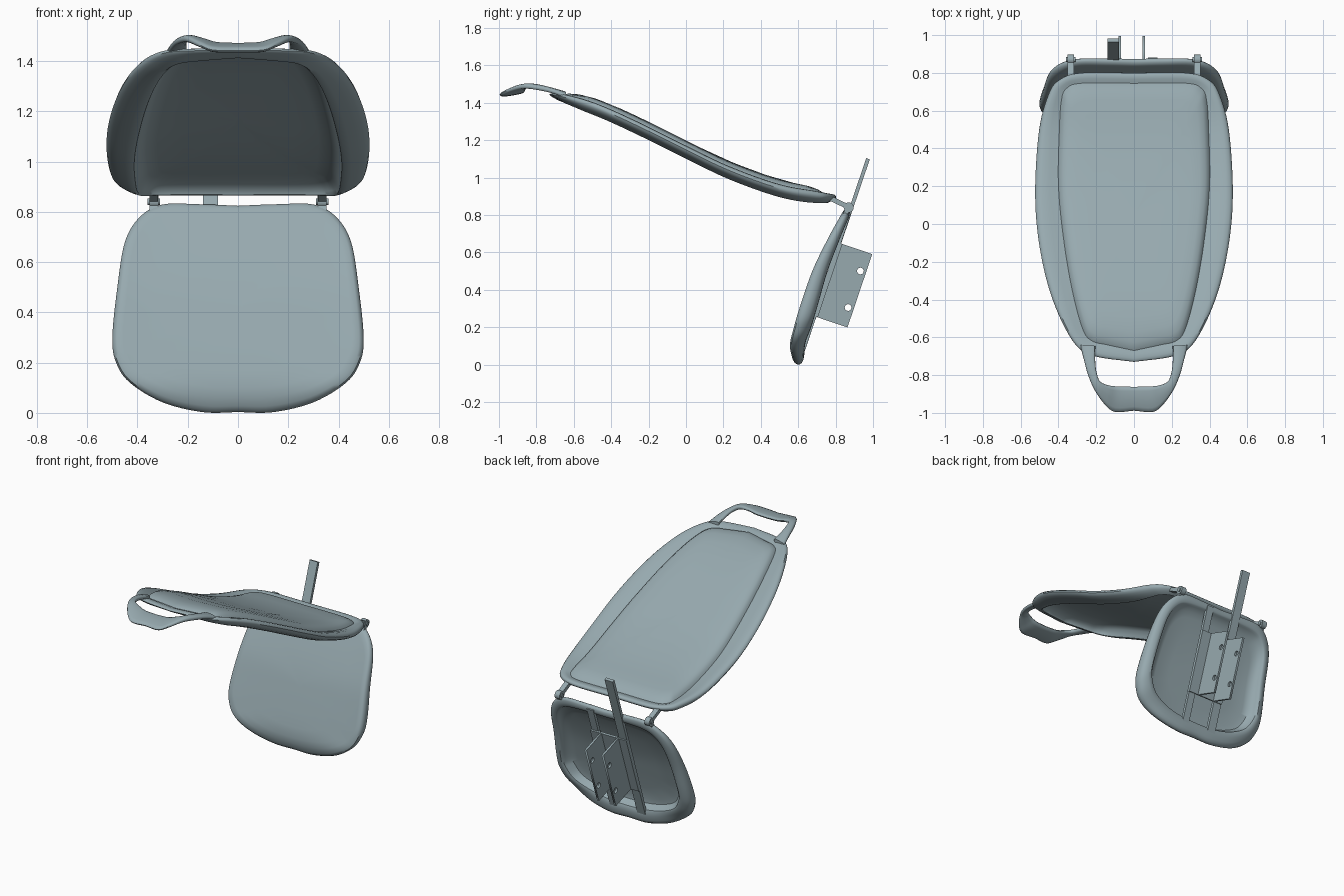
import bpy, bmesh, math
from mathutils import Vector, Matrix

if "Cube" in bpy.data.objects:
    bpy.data.objects.remove(bpy.data.objects["Cube"], do_unlink=True)

COLOUR = (0.31, 0.40, 0.43, 1)
grey = bpy.data.materials.new("blue_grey")
grey.use_nodes = True
grey.diffuse_color = COLOUR
grey.node_tree.nodes["Principled BSDF"].inputs["Base Color"].default_value = COLOUR


def finish(bm, name, angle=35):
    bmesh.ops.recalc_face_normals(bm, faces=bm.faces)
    me = bpy.data.meshes.new(name)
    bm.to_mesh(me)
    bm.free()
    ob = bpy.data.objects.new(name, me)
    bpy.context.collection.objects.link(ob)
    me.materials.append(grey)
    bpy.ops.object.select_all(action='DESELECT')
    ob.select_set(True)
    bpy.context.view_layer.objects.active = ob
    bpy.ops.object.shade_smooth_by_angle(angle=math.radians(angle))


def spline(pts, n=6):
    """Catmull-Rom through the points, n samples per span."""
    p = [Vector(q) for q in pts]
    p = [p[0] * 2 - p[1]] + p + [p[-1] * 2 - p[-2]]
    out = []
    for a, b, c, d in zip(p, p[1:], p[2:], p[3:]):
        for i in range(n):
            t = i / n
            out.append(0.5 * (2 * b + (c - a) * t + (2 * a - 5 * b + 4 * c - d) * t * t
                              + (3 * b - a - 3 * c + d) * t ** 3))
    return out + [p[-2]]


def lookup(table):
    """Smooth function from a few (position, value) pairs."""
    s = spline(table, 12)

    def f(v):
        if v <= s[0][0]:
            return s[0][1]
        for a, b in zip(s, s[1:]):
            if v <= b[0]:
                return a[1] + (b[1] - a[1]) * (v - a[0]) / (b[0] - a[0])
        return s[-1][1]
    return f


def loft(bm, rings):
    rows = [[bm.verts.new(q) for q in r] for r in rings]
    n = len(rows[0])
    for a, b in zip(rows, rows[1:]):
        for i in range(n):
            j = (i + 1) % n
            bm.faces.new((a[i], a[j], b[j], b[i]))
    bm.faces.new(rows[0])
    bm.faces.new(rows[-1])


def panel(name, outer, inner, centre, profile, place):
    """Dished shell: profile runs from underside centre, round the rim, to top centre.
    t: 0 = outer outline, 1 = inner outline, 2 = centre."""
    def loop(half):
        s = spline(half)
        return s + [Vector((-q.x, q.y)) for q in reversed(s[1:-1])]
    o, i, c = loop(outer), loop(inner), Vector(centre)
    rings = []
    for t, h in profile:
        flat = [a.lerp(b, t) if t <= 1 else b.lerp(c, t - 1) for a, b in zip(o, i)]
        rings.append([place(q.x, q.y, h) for q in flat])
    bm = bmesh.new()
    loft(bm, rings)
    finish(bm, name, 40)


def bar(name, a, b, width, thick):
    """Flat bar between two points lying in a plane of constant x."""
    a, b = Vector(a), Vector(b)
    d = (b - a).normalized()
    n = Vector((1, 0, 0)).cross(d)
    x = Vector((width / 2, 0, 0))
    bm = bmesh.new()
    loft(bm, [[p + x * sx + n * sn * thick / 2
               for sx, sn in ((-1, -1), (1, -1), (1, 1), (-1, 1))] for p in (a, b)])
    finish(bm, name)


def pin(name, loc, r, length):
    bm = bmesh.new()
    bmesh.ops.create_cone(bm, cap_ends=True, segments=20, radius1=r, radius2=r, depth=length,
                          matrix=Matrix.Translation(loc) @ Matrix.Rotation(math.pi / 2, 4, 'Y'))
    finish(bm, name)


# Long upper panel: thin domed shell, its rim sloping inward and down to a lip around the recess
zb = lookup([(-.74, 1.442), (-.65, 1.423), (-.46, 1.357), (-.25, 1.262), (0, 1.138),
             (.235, 1.026), (.5, .932), (.7, .897), (.81, .89)])
roll = lookup([(-.74, .3), (-.6, .8), (-.4, 1), (.5, 1), (.7, .9), (.81, .5)])
panel("upper_panel",
      [(0, .80), (.28, .80), (.40, .76), (.455, .68), (.502, .5), (.523, .2), (.51, -.05),
       (.462, -.3), (.39, -.5), (.30, -.65), (.2, -.702), (0, -.73)],
      [(0, .745), (.28, .745), (.36, .715), (.385, .65), (.395, .5), (.40, .2), (.37, -.1),
       (.325, -.36), (.27, -.56), (.22, -.62), (.14, -.64), (0, -.67)],
      (0, .05),
      [(1.95, .045), (1.7, .045), (1.45, .044), (1.2, .042), (1.09, .036), (1.03, .016), (.97, -.014),
       (.9, -.032), (.8, -.037), (.6, -.032), (.35, -.023), (.15, -.012), (.04, -.001), (0, .01),
       (.03, .02), (.12, .029), (.3, .032), (.6, .028), (.85, .02), (1, .017), (1.02, .031),
       (1.06, .045), (1.13, .053), (1.25, .057), (1.45, .059), (1.7, .059), (1.95, .059)],
      lambda x, y, h: (x, y, zb(y) + h * roll(y)))

# Lower panel: same construction, standing, hollow at the back
yb = lookup([(0, .602), (.1, .587), (.2, .613), (.35, .658), (.51, .711), (.68, .787),
             (.78, .837), (.84, .867)])
depth = lookup([(0, .75), (.1, .97), (.25, 1.15), (.5, 1), (.7, .75), (.84, .5)])
panel("lower_panel",
      [(0, .824), (.15, .83), (.3, .829), (.39, .78), (.45, .68), (.48, .5), (.50, .3),
       (.485, .2), (.43, .12), (.3, .042), (.14, .003), (0, .003)],
      [(0, .775), (.15, .775), (.28, .765), (.345, .73), (.39, .65), (.41, .5), (.425, .32),
       (.41, .25), (.36, .18), (.25, .13), (.12, .105), (0, .10)],
      (0, .42),
      [(1.95, .012), (1.7, .012), (1.4, .012), (1.15, .01), (1.06, .002), (1, -.028), (.93, -.044),
       (.8, -.05), (.55, -.048), (.25, -.038), (.08, -.024), (0, -.006), (0, .008), (.08, .024),
       (.25, .032), (.6, .031), (1, .029), (1.2, .027), (1.45, .025), (1.7, .025), (1.95, .025)],
      lambda x, z, h: (x, yb(z) - h * depth(z), z))

# Carrying handle: outer edge and inner edge stations, mirrored across the middle
out_edge = spline([(.285, -.64, 1.435), (.265, -.72, 1.463), (.243, -.80, 1.48), (.208, -.88, 1.487),
                   (.155, -.955, 1.465), (.10, -.995, 1.444), (0, -.988, 1.442)], 4)
in_edge = spline([(.205, -.645, 1.45), (.205, -.73, 1.473), (.197, -.79, 1.487), (.178, -.835, 1.491),
                  (.13, -.855, 1.48), (.08, -.86, 1.467), (0, -.862, 1.463)], 4)
stations = list(zip(out_edge, in_edge))
flip = Vector((-1, 1, 1))
stations += [(a * flip, b * flip) for a, b in reversed(stations[:-1])]
rings = []
for a, b in stations:
    mid, half = (a + b) / 2, (a - b) / 2
    ring = []
    for k in range(12):
        c, s = math.cos(k * math.tau / 12), math.sin(k * math.tau / 12)
        ring.append(mid + half * math.copysign(abs(c) ** .6, c)
                    + Vector((0, 0, .014 * math.copysign(abs(s) ** .8, s))))
    rings.append(ring)
bm = bmesh.new()
loft(bm, rings)
finish(bm, "handle", 50)

# Hinges
for side, s in (("left", 1), ("right", -1)):
    x = .335 * s
    bar(f"{side}_hinge_arm", (x, .765, .892), (x, .87, .842), .034, .026)
    bar(f"{side}_hinge_leg", (x, .868, .84), (x, .838, .775), .034, .025)
    pin(f"{side}_hinge_knuckle", (x, .87, .84), .027, .036)
    pin(f"{side}_hinge_bolt", (x, .87, .84), .013, .05)

# Flat rods behind the lower panel
bar("long_rod", (-.11, .612, .035), (-.11, .973, 1.10), .06, .02)
bar("short_rod", (.10, .612, .035), (.10, .872, .81), .05, .02)

# Mounting bracket: base plate and two drilled flanges
along, away = Vector((0, .32, .947)), Vector((0, .947, -.32))
foot = Vector((0, .69, .257))
DEPTH, LENGTH = .183, .414
base = foot + Vector((-.005, 0, 0)) + away * .008
bar("bracket_base", base, base + along * LENGTH, .27, .014)


def flange(name, x):
    loops = [[(0, 0), (DEPTH, 0), (DEPTH, LENGTH), (0, LENGTH)]]
    for u, v in ((.152, .308), (.152, .102)):
        loops.append([(u + .018 * math.cos(k * math.tau / 16), v + .018 * math.sin(k * math.tau / 16))
                      for k in range(16)])
    cu = bpy.data.curves.new(name, 'CURVE')
    cu.dimensions, cu.fill_mode, cu.extrude = '2D', 'BOTH', .007
    for pts in loops:
        sp = cu.splines.new('POLY')
        sp.points.add(len(pts) - 1)
        for p, (u, v) in zip(sp.points, pts):
            p.co = (u, v, 0, 1)
        sp.use_cyclic_u = True
    cu.materials.append(grey)
    ob = bpy.data.objects.new(name, cu)
    bpy.context.collection.objects.link(ob)
    m = Matrix((away, along, (1, 0, 0))).transposed().to_4x4()
    ob.matrix_world = Matrix.Translation(foot + Vector((x, 0, 0))) @ m
    bpy.ops.object.select_all(action='DESELECT')
    ob.select_set(True)
    bpy.context.view_layer.objects.active = ob
    bpy.ops.object.convert(target='MESH')


flange("right_bracket_flange", -.075)
flange("left_bracket_flange", .052)
